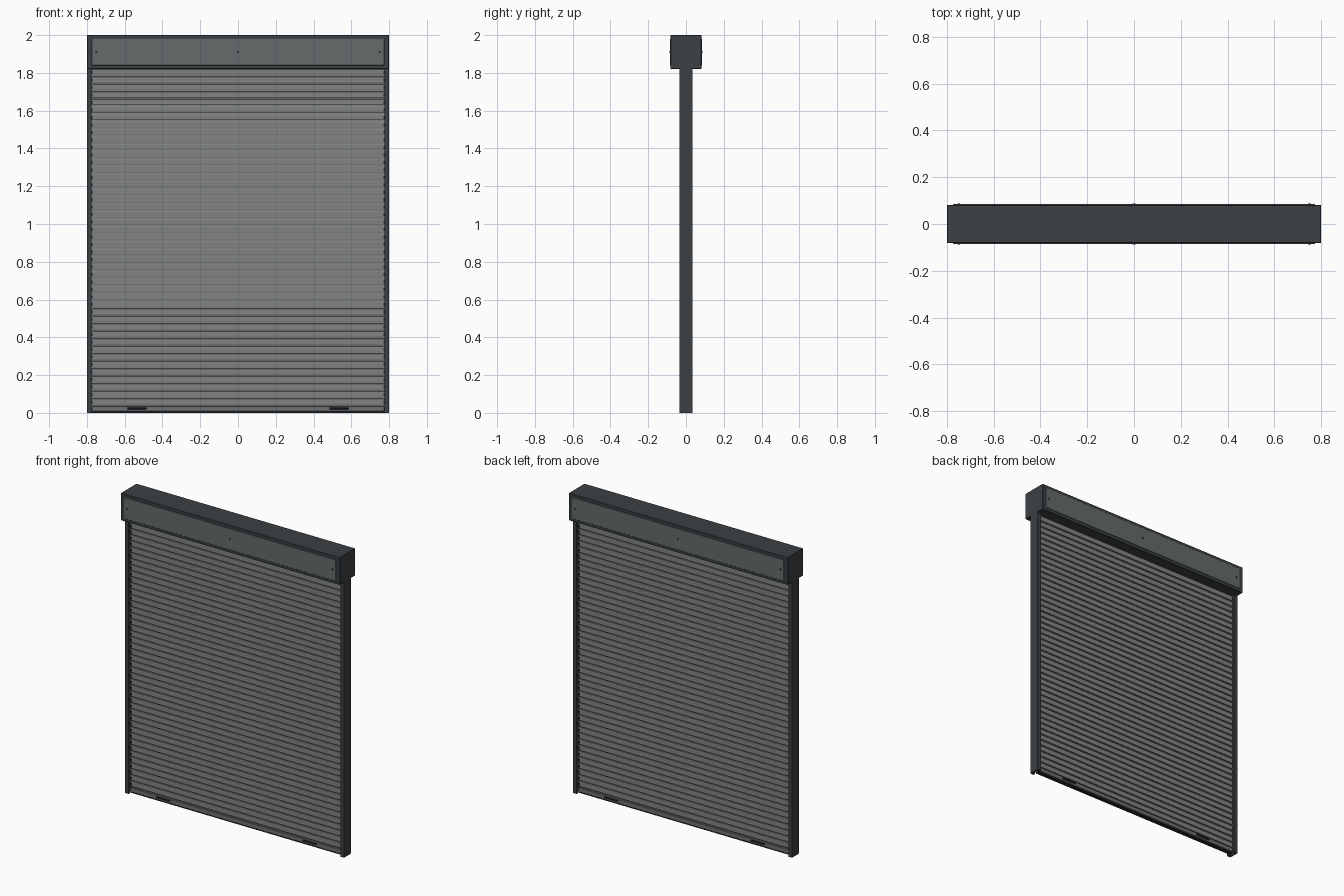
import bpy, bmesh
from mathutils import Matrix, Vector

if "Cube" in bpy.data.objects:
    bpy.data.objects.remove(bpy.data.objects["Cube"])


def mat(name, c):
    m = bpy.data.materials.new(name)
    m.diffuse_color = (*c, 1)
    m.use_nodes = True
    m.node_tree.nodes["Principled BSDF"].inputs["Base Color"].default_value = m.diffuse_color
    return m


DARK = mat("dark_frame", (0.045, 0.052, 0.057))
PANEL = mat("cover_grey", (0.13, 0.145, 0.145))
SLAT = mat("slat_grey", (0.22, 0.225, 0.225))
BAR = mat("bar_grey", (0.16, 0.165, 0.165))
BLACK = mat("black_fittings", (0.02, 0.022, 0.025))


def finish(name, bm, m):
    bmesh.ops.recalc_face_normals(bm, faces=bm.faces)
    me = bpy.data.meshes.new(name)
    bm.to_mesh(me)
    bm.free()
    me.materials.append(m)
    ob = bpy.data.objects.new(name, me)
    bpy.context.collection.objects.link(ob)
    return ob


def box(name, x, y, z, m, bevel=0):
    """Box from (min, max) ranges."""
    bm = bmesh.new()
    lo, hi = Vector((x[0], y[0], z[0])), Vector((x[1], y[1], z[1]))
    bmesh.ops.create_cube(bm, size=1, matrix=Matrix.Translation((lo + hi) / 2)
                          @ Matrix.Diagonal((*(hi - lo), 1)))
    ob = finish(name, bm, m)
    if bevel:
        b = ob.modifiers.new("bevel", 'BEVEL')
        b.width, b.segments = bevel, 1
    return ob


def extrude(name, pts, axis, a, b, m):
    """Extrude a closed profile: (y, z) along x, or (x, y) along z."""
    bm = bmesh.new()
    vs = [bm.verts.new((a, p, q) if axis == 'x' else (p, q, a)) for p, q in pts]
    f = bm.faces.new(vs)
    r = bmesh.ops.extrude_face_region(bm, geom=[f])
    d = Vector((b - a, 0, 0)) if axis == 'x' else Vector((0, 0, b - a))
    bmesh.ops.translate(bm, vec=d,
                        verts=[e for e in r["geom"] if isinstance(e, bmesh.types.BMVert)])
    return finish(name, bm, m)


def array(ob, n, dz):
    a = ob.modifiers.new("array", 'ARRAY')
    a.use_relative_offset = False
    a.use_constant_offset = True
    a.constant_offset_displace = (0, 0, dz)
    a.count = n


# housing with a cover panel and screws on both faces
box("housing", (-0.8, 0.8), (-0.082, 0.082), (1.82, 2.0), DARK, 0.002)
for s, side in ((-1, "front"), (1, "back")):
    box(f"cover_panel_{side}", (-0.775, 0.775), sorted((s * 0.08, s * 0.085)),
        (1.84, 1.98), PANEL, 0.0015)
    for i, x in enumerate((-0.75, 0, 0.75)):
        bm = bmesh.new()
        bmesh.ops.create_cone(bm, cap_ends=True, segments=12, radius1=0.006, radius2=0.006,
                              depth=0.004, matrix=Matrix.Translation((x, s * 0.086, 1.91))
                              @ Matrix.Rotation(1.5707963, 4, 'X'))
        finish(f"cover_screw_{side}_{i}", bm, BLACK)

# U-shaped side guides with seal strips
for s, side in ((-1, "left"), (1, "right")):
    u = [(0.8, -0.035), (0.8, 0.035), (0.775, 0.035), (0.775, 0.018),
         (0.79, 0.018), (0.79, -0.018), (0.775, -0.018), (0.775, -0.035)]
    extrude(f"guide_{side}", [(s * x, y) for x, y in u], 'z', 0, 1.822, DARK)

# slat curtain: flat slats joined by thin hinge webs
N, Z0 = 45, 0.036
P = (1.82 - Z0) / N
half = [(0.004, 0), (0.004, 0.007), (0.012, 0.007), (0.013, 0.011),
        (0.013, P - 0.004), (0.011, P - 0.001), (0.004, P)]
pts = [(y, z + Z0) for y, z in half] + [(-y, z + Z0) for y, z in reversed(half)]
array(extrude("slats", pts, 'x', -0.785, 0.785, SLAT), N, P)

# small end clips on each slat
for s, side in ((-1, "left"), (1, "right")):
    array(box(f"slat_end_clips_{side}", sorted((s * 0.771, s * 0.787)), (-0.0145, 0.0145),
              (Z0 + 0.014, Z0 + 0.03), BLACK), N, P)

# bottom bar with rubber seal and pull grips
box("bottom_bar", (-0.775, 0.775), (-0.016, 0.016), (0.008, 0.036), BAR, 0.002)
box("bottom_seal", (-0.775, 0.775), (-0.012, 0.012), (0, 0.01), BLACK)
for s, side in ((-1, "front"), (1, "back")):
    for x, end in ((-0.535, "left"), (0.535, "right")):
        box(f"pull_grip_{side}_{end}", (x - 0.05, x + 0.05), sorted((s * 0.014, s * 0.022)),
            (0.019, 0.028), BLACK, 0.0015)
